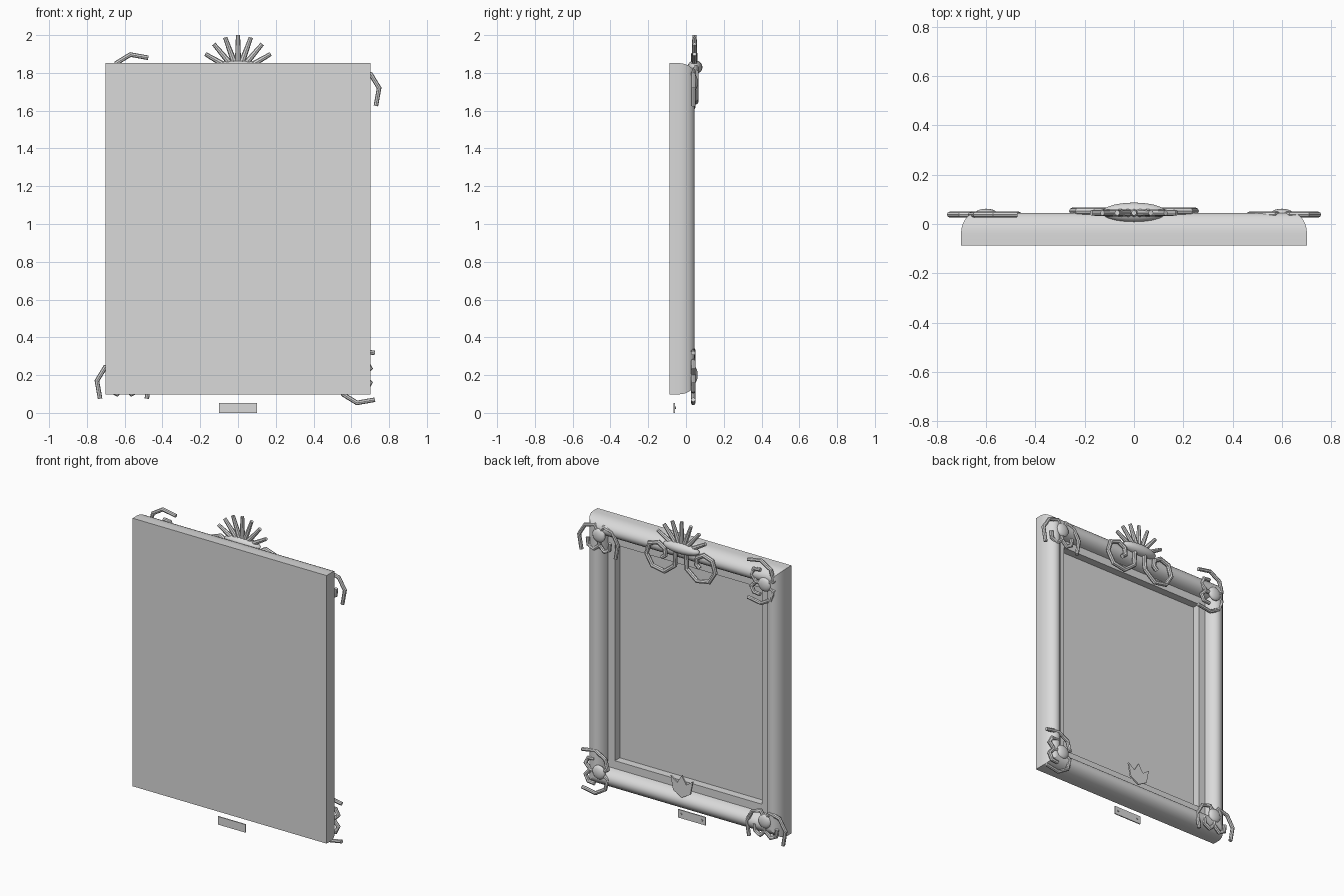
import bpy, bmesh, math
from mathutils import Matrix, Vector

if "Cube" in bpy.data.objects:
    bpy.data.objects.remove(bpy.data.objects["Cube"])

grey = bpy.data.materials.new("plain_grey")
grey.diffuse_color = (0.7, 0.7, 0.7, 1)
grey.use_nodes = True
grey.node_tree.nodes["Principled BSDF"].inputs["Base Color"].default_value = grey.diffuse_color


def finish(name, bm, smooth=True):
    bmesh.ops.recalc_face_normals(bm, faces=bm.faces)
    me = bpy.data.meshes.new(name)
    bm.to_mesh(me)
    bm.free()
    me.materials.append(grey)
    ob = bpy.data.objects.new(name, me)
    bpy.context.collection.objects.link(ob)
    bpy.ops.object.select_all(action='DESELECT')
    ob.select_set(True)
    bpy.context.view_layer.objects.active = ob
    if smooth:
        bpy.ops.object.shade_smooth_by_angle(angle=math.radians(35))
    return ob


def box(name, lo, hi):
    bm = bmesh.new()
    bmesh.ops.create_cube(bm, size=1)
    for v in bm.verts:
        v.co = [a + (c + 0.5) * (b - a) for a, b, c in zip(lo, hi, v.co)]
    return finish(name, bm, False)


def ellipsoid(name, centre, radii):
    bm = bmesh.new()
    bmesh.ops.create_uvsphere(bm, u_segments=20, v_segments=12, radius=1)
    bmesh.ops.scale(bm, vec=radii, verts=bm.verts)
    bmesh.ops.translate(bm, vec=centre, verts=bm.verts)
    return finish(name, bm)


def cone(name, a, b, r1, r2):
    a, b = Vector(a), Vector(b)
    bm = bmesh.new()
    rot = (b - a).to_track_quat('Z', 'Y').to_matrix().to_4x4()
    bmesh.ops.create_cone(bm, cap_ends=True, segments=8, radius1=r1, radius2=r2,
                          depth=(b - a).length,
                          matrix=Matrix.Translation((a + b) / 2) @ rot)
    return finish(name, bm)


def tube(name, pts, y, r):
    """Mitred eight-sided tube along x,z points in a plane of constant y."""
    bm = bmesh.new()
    P = [Vector((p[0], p[1])) for p in pts]
    rings = []
    for i, p in enumerate(P):
        d0 = (p - P[i - 1]).normalized() if i else (P[1] - p).normalized()
        d1 = (P[i + 1] - p).normalized() if i < len(P) - 1 else d0
        t = (d0 + d1).normalized()
        w = r / max(0.6, t.dot(d0))
        rings.append([bm.verts.new((p.x - t.y * w * math.cos(a), y + r * math.sin(a),
                                    p.y + t.x * w * math.cos(a)))
                      for a in [k * math.pi / 4 for k in range(8)]])
    for A, B in zip(rings, rings[1:]):
        for k in range(8):
            bm.faces.new((A[k], A[(k + 1) % 8], B[(k + 1) % 8], B[k]))
    bm.faces.new(rings[0])
    bm.faces.new(rings[-1])
    return finish(name, bm)


# frame: profile of (inset from outer edge, y): half-round rail, flat liner, rebate wall
profile = [(0, -.087)]
for i in range(15):
    a = math.pi * i / 14
    x, y = .06 - .06 * math.cos(a), -.04 + .085 * math.sin(a)
    if i < 8 or y > -.024:
        profile.append((x, y))
profile += [(.119, -.024), (.17, -.024), (.17, -.08)]
bm = bmesh.new()
loops = [[bm.verts.new((sx * (.702 - d), y, .098 + d if sz < 0 else 1.852 - d))
          for sx, sz in ((-1, -1), (1, -1), (1, 1), (-1, 1))] for d, y in profile]
for A, B in zip(loops, loops[1:]):
    for k in range(4):
        bm.faces.new((A[k], A[(k + 1) % 4], B[(k + 1) % 4], B[k]))
        bm.edges.get((A[k], B[k])).smooth = False
bm.faces.new(loops[0])
finish("frame", bm)

# mirror pane set deep in the rebate
box("mirror_pane", (-.54, -.084, .26), (.54, -.075, 1.69))

# corner ornaments: rosette with a pair of curled scrolls
curl = [(.125, .13), (.03, .147), (-.042, .103), (-.06, .035), (-.005, -.005),
        (.065, .0), (.1, .04), (.08, .08), (.035, .085)]
corners = {"top_left": (-.6, 1.75, lambda u, v: (u, v)),
           "top_right": (.6, 1.75, lambda u, v: (v, -u)),
           "bottom_right": (.6, .2, lambda u, v: (u, -v)),
           "bottom_left": (-.6, .2, lambda u, v: (-v, -u))}
for label, (cx, cz, f) in corners.items():
    ellipsoid(label + "_rosette", (cx, .042, cz), (.045, .02, .045))
    for part, s in (("outer", 1), ("inner", -.9)):
        pts = [f(u, v * s) for u, v in curl]
        tube(f"{label}_{part}_scroll", [(cx + a, cz + b) for a, b in pts], .038, .012)

# crest: boss, fan of rays and two spiral scrolls
ellipsoid("crest_boss", (0, .047, 1.83), (.13, .04, .036))
for i in range(7):
    a = math.radians(30 + 20 * i)
    c, s = math.cos(a), math.sin(a)
    cone(f"crest_ray_{i + 1}", (.04 * c, .045, 1.8 + .04 * s),
         (.2 * c, .045, 1.8 + .2 * s), .017, .011)
for label, side in (("right", 1), ("left", -1)):
    pts = []
    for i in range(10):
        a = math.radians(155 + 48 * i)
        r = .13 - .0085 * i if i < 6 else .0875 - .015 * (i - 5)
        pts.append((side * (.155 + r * math.cos(a)), 1.755 + r * math.sin(a)))
    tube(f"crest_{label}_scroll", pts, .053, .014)

# flat three-pointed leaf on the bottom rail
leaf = [(-.08, .32), (-.033, .285), (0, .34), (.033, .285), (.08, .32),
        (.062, .23), (0, .195), (-.062, .23)]
bm = bmesh.new()
face = bm.faces.new([bm.verts.new((x, .035, z)) for x, z in leaf])
ext = bmesh.ops.extrude_face_region(bm, geom=[face])
bmesh.ops.translate(bm, vec=(0, .01, 0),
                    verts=[g for g in ext["geom"] if isinstance(g, bmesh.types.BMVert)])
finish("bottom_leaf", bm, False)

# small plate below the frame with two screws
box("lower_plate", (-.1, -.065, 0), (.1, -.058, .053))
for label, x in (("left", -.075), ("right", .075)):
    cone(label + "_plate_screw", (x, -.06, .028), (x, -.052, .028), .007, .007)
